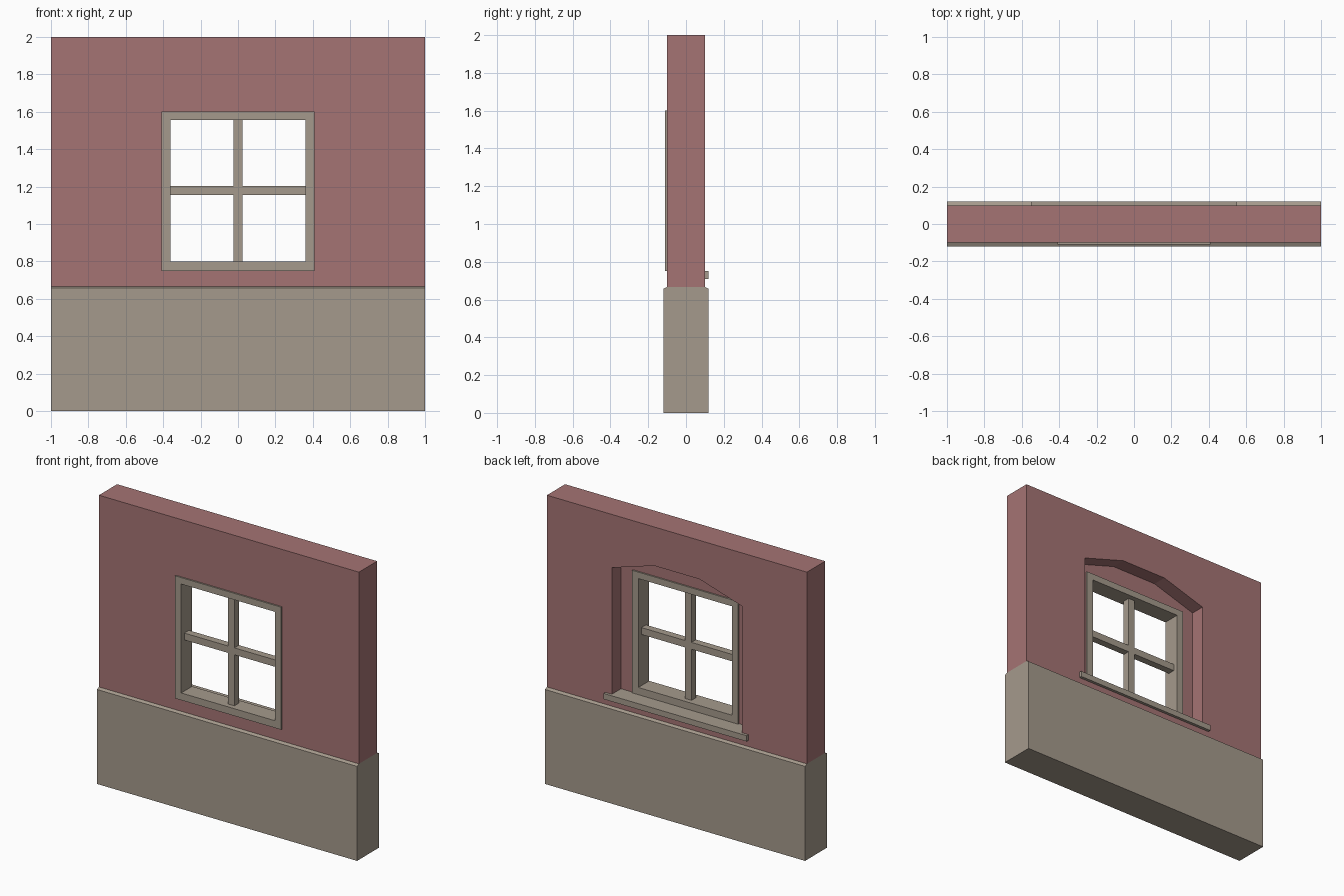
import bpy
import bmesh
from mathutils import Vector

cube = bpy.data.objects.get("Cube")
if cube:
    bpy.data.objects.remove(cube, do_unlink=True)


def make_material(name, rgb):
    mat = bpy.data.materials.new(name)
    mat.use_nodes = True
    mat.diffuse_color = (*rgb, 1)
    mat.node_tree.nodes["Principled BSDF"].inputs["Base Color"].default_value = (*rgb, 1)
    return mat


plaster = make_material("dusty red plaster", (0.376, 0.174, 0.174))
stone = make_material("warm grey stone", (0.376, 0.323, 0.262))


def prism(name, outline, direction, mat):
    """Flat outline of 3D points, extruded along a direction."""
    bm = bmesh.new()
    face = bm.faces.new([bm.verts.new(p) for p in outline])
    grown = bmesh.ops.extrude_face_region(bm, geom=[face])["geom"]
    bmesh.ops.translate(bm, vec=Vector(direction),
                        verts=[v for v in grown if isinstance(v, bmesh.types.BMVert)])
    bmesh.ops.recalc_face_normals(bm, faces=bm.faces)
    mesh = bpy.data.meshes.new(name)
    bm.to_mesh(mesh)
    bm.free()
    mesh.materials.append(mat)
    obj = bpy.data.objects.new(name, mesh)
    bpy.context.collection.objects.link(obj)
    return obj


def box(name, half_x, y0, y1, z0, z1, mat):
    outline = [(-half_x, y0, z0), (half_x, y0, z0), (half_x, y0, z1), (-half_x, y0, z1)]
    return prism(name, outline, (0, y1 - y0, 0), mat)


def cut(obj, cutter):
    """Subtract the cutter, bake the result and drop the cutter."""
    mod = obj.modifiers.new("cut", "BOOLEAN")
    mod.operation = "DIFFERENCE"
    mod.solver = "EXACT"
    mod.object = cutter
    bpy.context.view_layer.update()
    baked = bpy.data.meshes.new_from_object(
        obj.evaluated_get(bpy.context.evaluated_depsgraph_get()))
    obj.modifiers.clear()
    obj.data = baked
    bpy.data.objects.remove(cutter, do_unlink=True)


# Wall with an arched recess at the back and a hole for the window
wall = box("wall", 1, -0.1, 0.1, 0.667, 2, plaster)
half_arch = [(0.5, 0.71), (0.5, 1.63), (0.175, 1.73)]
arch = half_arch + [(-x, z) for x, z in reversed(half_arch)]
cut(wall, prism("recess_cutter", [(x, 0, z) for x, z in arch], (0, 0.3, 0), plaster))
cut(wall, box("hole_cutter", 0.385, -0.3, 0.3, 0.775, 1.58, plaster))

# Plinth with chamfered top edges
half_plinth = [(0.12, 0), (0.12, 0.657), (0.1, 0.667)]
plinth = half_plinth + [(-y, z) for y, z in reversed(half_plinth)]
prism("plinth", [(-1, y, z) for y, z in plinth], (2, 0, 0), stone)

# Window frame
frame = box("window_frame", 0.408, -0.11, 0.01, 0.75, 1.602, stone)
cut(frame, box("pane_cutter", 0.36, -0.3, 0.3, 0.8, 1.557, stone))

# Glazing bars
box("vertical_bar", 0.025, -0.075, -0.025, 0.8, 1.557, stone)
box("horizontal_bar", 0.36, -0.075, -0.025, 1.155, 1.203, stone)

# Sill that fills the foot of the recess and overhangs at the back
half_sill = [(0.5, 0), (0.5, 0.1), (0.55, 0.1), (0.55, 0.12)]
sill = half_sill + [(-x, y) for x, y in reversed(half_sill)]
prism("window_sill", [(x, y, 0.71) for x, y in sill], (0, 0, 0.04), stone)
